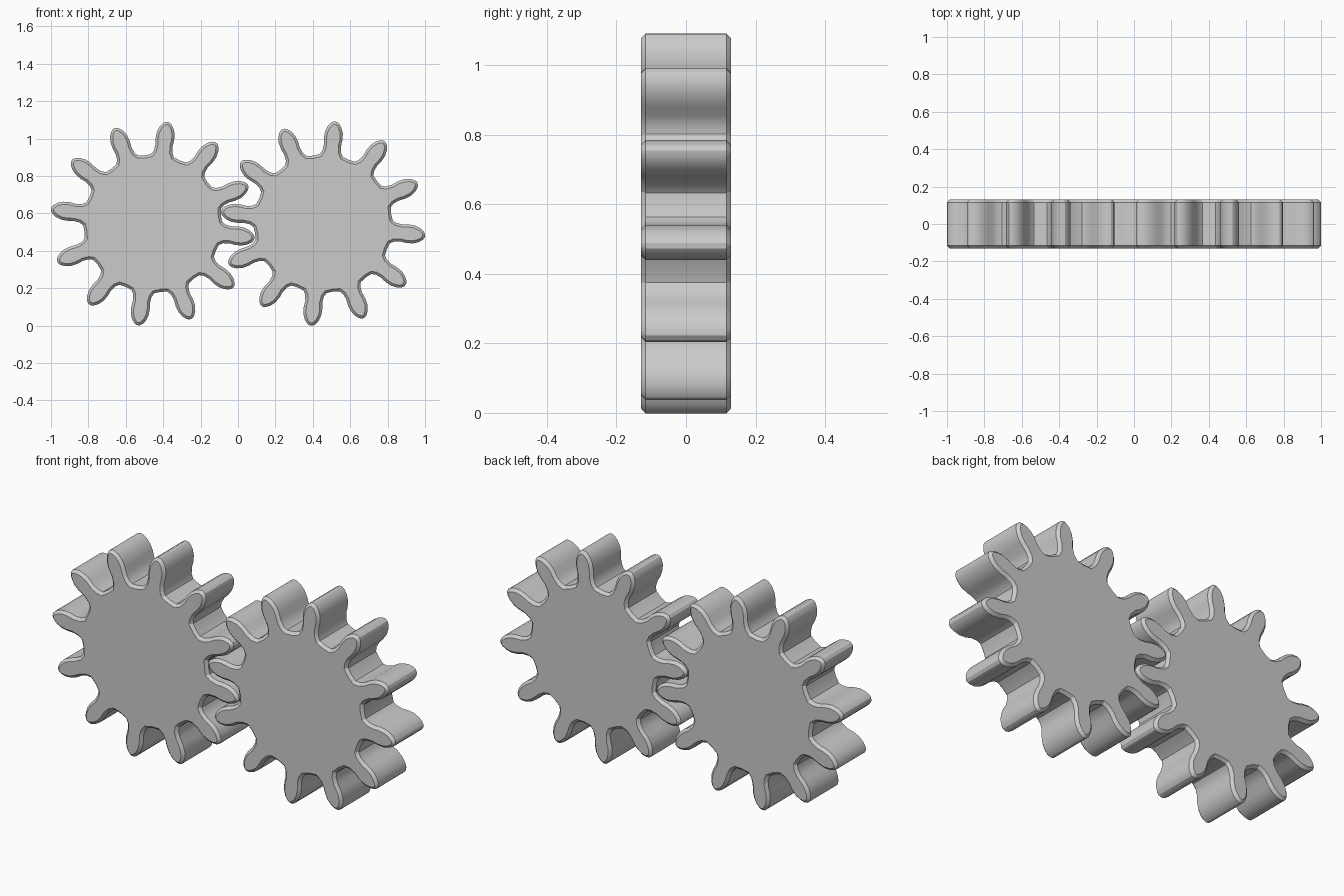
import bpy, bmesh
from math import sin, cos, radians
from mathutils import Vector

cube = bpy.data.objects.get("Cube")
if cube:
    bpy.data.objects.remove(cube, do_unlink=True)

TEETH = 12
HALF_DEPTH = 0.13
ROOT = 0.367
CENTER_Z = 0.545
# Half of one tooth: distance from gear centre, half width
FLANK = [(0.367, 0.062), (0.388, 0.05), (0.42, 0.046), (0.455, 0.05),
         (0.49, 0.048), (0.52, 0.037), (0.54, 0.022), (0.549, 0.008)]

grey = bpy.data.materials.new("plain_grey")
grey.use_nodes = True
color = (0.6, 0.6, 0.6, 1)
grey.diffuse_color = color
grey.node_tree.nodes["Principled BSDF"].inputs["Base Color"].default_value = color


def gear_outline(phase):
    """Closed outline in the x-z plane, tooth by tooth."""
    points = []
    step = radians(360 / TEETH)
    for i in range(TEETH):
        a = radians(phase) + i * step
        out = Vector((cos(a), 0, sin(a)))
        side = Vector((-sin(a), 0, cos(a)))
        points += [out * r - side * w for r, w in FLANK]
        points += [out * r + side * w for r, w in reversed(FLANK)]
        # Middle of the gap before the next tooth
        m = a + step / 2
        points.append(Vector((cos(m), 0, sin(m))) * ROOT)
    return points


def make_gear(name, x, phase):
    bm = bmesh.new()
    back = Vector((0, HALF_DEPTH, 0))
    front = bm.faces.new([bm.verts.new(p - back) for p in gear_outline(phase)])
    result = bmesh.ops.extrude_face_region(bm, geom=[front], use_keep_orig=True)
    new_verts = [g for g in result["geom"] if isinstance(g, bmesh.types.BMVert)]
    bmesh.ops.translate(bm, verts=new_verts, vec=back * 2)
    bmesh.ops.recalc_face_normals(bm, faces=bm.faces[:])
    # Chamfer the rims of both flat faces
    rims = [e for e in bm.edges
            if abs(e.verts[0].co.y - e.verts[1].co.y) < HALF_DEPTH]
    bmesh.ops.bevel(bm, geom=rims, offset=0.014, segments=1,
                    profile=0.5, affect='EDGES', clamp_overlap=True)
    mesh = bpy.data.meshes.new(name)
    bm.to_mesh(mesh)
    bm.free()
    gear = bpy.data.objects.new(name, mesh)
    gear.location = (x, 0, CENTER_Z)
    mesh.materials.append(grey)
    bpy.context.collection.objects.link(gear)
    bpy.ops.object.select_all(action='DESELECT')
    gear.select_set(True)
    bpy.context.view_layer.objects.active = gear
    bpy.ops.object.shade_smooth_by_angle(angle=radians(25))


# Two meshing gears side by side
make_gear("right_gear", -0.456, -8.2)
make_gear("left_gear", 0.455, -6.8)
